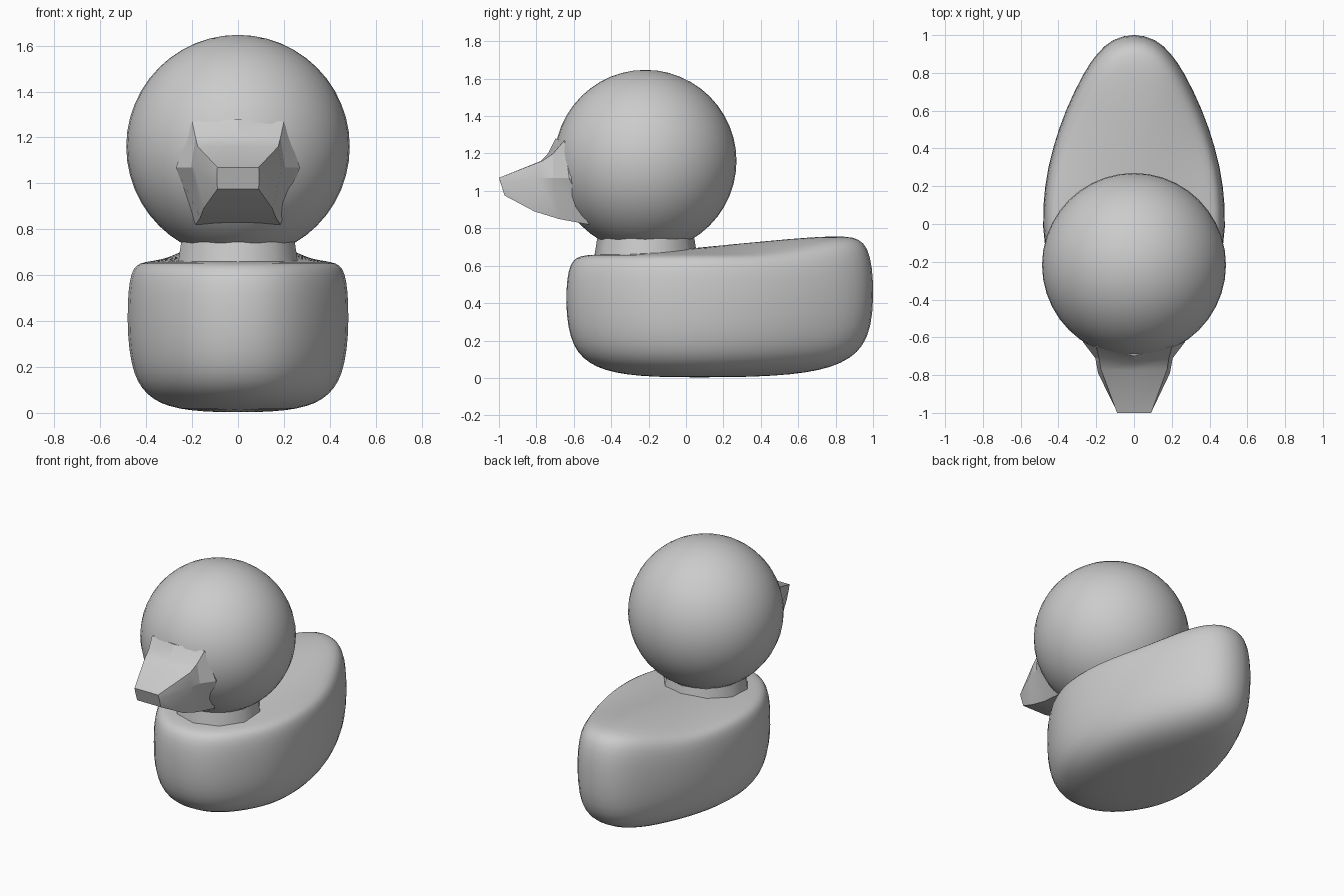
import bpy, bmesh, math

cube = bpy.data.objects.get("Cube")
if cube:
    bpy.data.objects.remove(cube, do_unlink=True)

grey = bpy.data.materials.new("plain grey")
grey.use_nodes = True
grey.diffuse_color = (0.6, 0.6, 0.6, 1)
grey.node_tree.nodes["Principled BSDF"].inputs["Base Color"].default_value = (0.6, 0.6, 0.6, 1)


def shade(obj, degrees):
    """Smooth an object while keeping edges above the angle sharp."""
    bpy.ops.object.select_all(action="DESELECT")
    obj.select_set(True)
    bpy.context.view_layer.objects.active = obj
    bpy.ops.object.shade_smooth_by_angle(angle=math.radians(degrees))


def loft(name, rings, degrees):
    """Skin a stack of equal-length point rings and cap both ends."""
    bm = bmesh.new()
    loops = [[bm.verts.new(p) for p in ring] for ring in rings]
    n = len(loops[0])
    for a, b in zip(loops, loops[1:]):
        for i in range(n):
            j = (i + 1) % n
            bm.faces.new((a[i], a[j], b[j], b[i]))
    bm.faces.new(loops[0][::-1])
    bm.faces.new(loops[-1])
    bmesh.ops.recalc_face_normals(bm, faces=bm.faces)
    mesh = bpy.data.meshes.new(name)
    bm.to_mesh(mesh)
    bm.free()
    mesh.materials.append(grey)
    obj = bpy.data.objects.new(name, mesh)
    bpy.context.collection.objects.link(obj)
    shade(obj, degrees)
    return obj


def clamp(v):
    return max(0.0, min(1.0, v))


# Body: egg-shaped plan, stacked by (inset scale, height), rising to a domed tail
half_plan = [(0.12, -0.63), (0.22, -0.575), (0.315, -0.48), (0.405, -0.34),
             (0.46, -0.2), (0.489, -0.03), (0.478, 0.2), (0.432, 0.41),
             (0.363, 0.61), (0.265, 0.81), (0.195, 0.91), (0.115, 0.985)]
plan = [(0, -0.648)] + half_plan + [(0, 1.013)] + [(-x, y) for x, y in reversed(half_plan)]
levels = [(0.2, 0.003), (0.45, 0.011), (0.62, 0.028), (0.76, 0.056), (0.87, 0.105),
          (0.94, 0.17), (0.985, 0.27), (1, 0.4), (0.993, 0.53), (0.965, 0.61),
          (0.92, 0.644), (0.85, 0.658), (0.65, 0.662), (0.4, 0.662), (0.15, 0.662)]
mid_y = 0.05


def body_point(x, y, scale, z):
    x, y = x * scale, mid_y + (y - mid_y) * scale
    rise = 0.105 * clamp((y + 0.3) / 1.1) * clamp(1 - (x / 0.36) ** 2)
    return x, y, z + rise * clamp((z - 0.3) / 0.36)


body = loft("body", [[body_point(x, y, s, z) for x, y in plan] for s, z in levels], 180)
subsurf = body.modifiers.new("smooth", "SUBSURF")
subsurf.levels = subsurf.render_levels = 1

# Neck: ten-sided tapering collar
loft("neck", [[(r * math.sin(math.tau * i / 10), -0.215 - r * math.cos(math.tau * i / 10), z)
               for i in range(10)] for r, z in ((0.28, 0.62), (0.26, 0.745))], 40)

# Head: smooth ball
bpy.ops.mesh.primitive_uv_sphere_add(segments=40, ring_count=24, radius=0.487,
                                     location=(0, -0.217, 1.16))
head = bpy.context.object
head.name = "head"
head.data.materials.append(grey)
shade(head, 40)

# Bill: loft from tip to head, each ring given as crown, top, middle and bottom of one side
bill_sides = [
    [(0, -1.0, 1.07), (0.09, -1.0, 1.07), (0.092, -0.99, 1.04), (0.09, -0.97, 0.975)],
    [(0, -0.775, 1.16), (0.175, -0.77, 1.16), (0.19, -0.79, 1.07), (0.15, -0.81, 0.89)],
    [(0, -0.738, 1.2), (0.185, -0.71, 1.2), (0.205, -0.71, 1.07), (0.165, -0.68, 0.85)],
    [(0, -0.698, 1.28), (0.2, -0.65, 1.27), (0.27, -0.625, 1.07), (0.185, -0.52, 0.82)],
    [(0, -0.4, 1.22), (0.15, -0.4, 1.2), (0.2, -0.4, 1.07), (0.12, -0.35, 0.9)],
]
loft("bill", [side + [(-x, y, z) for x, y, z in reversed(side[1:])] for side in bill_sides], 20)
